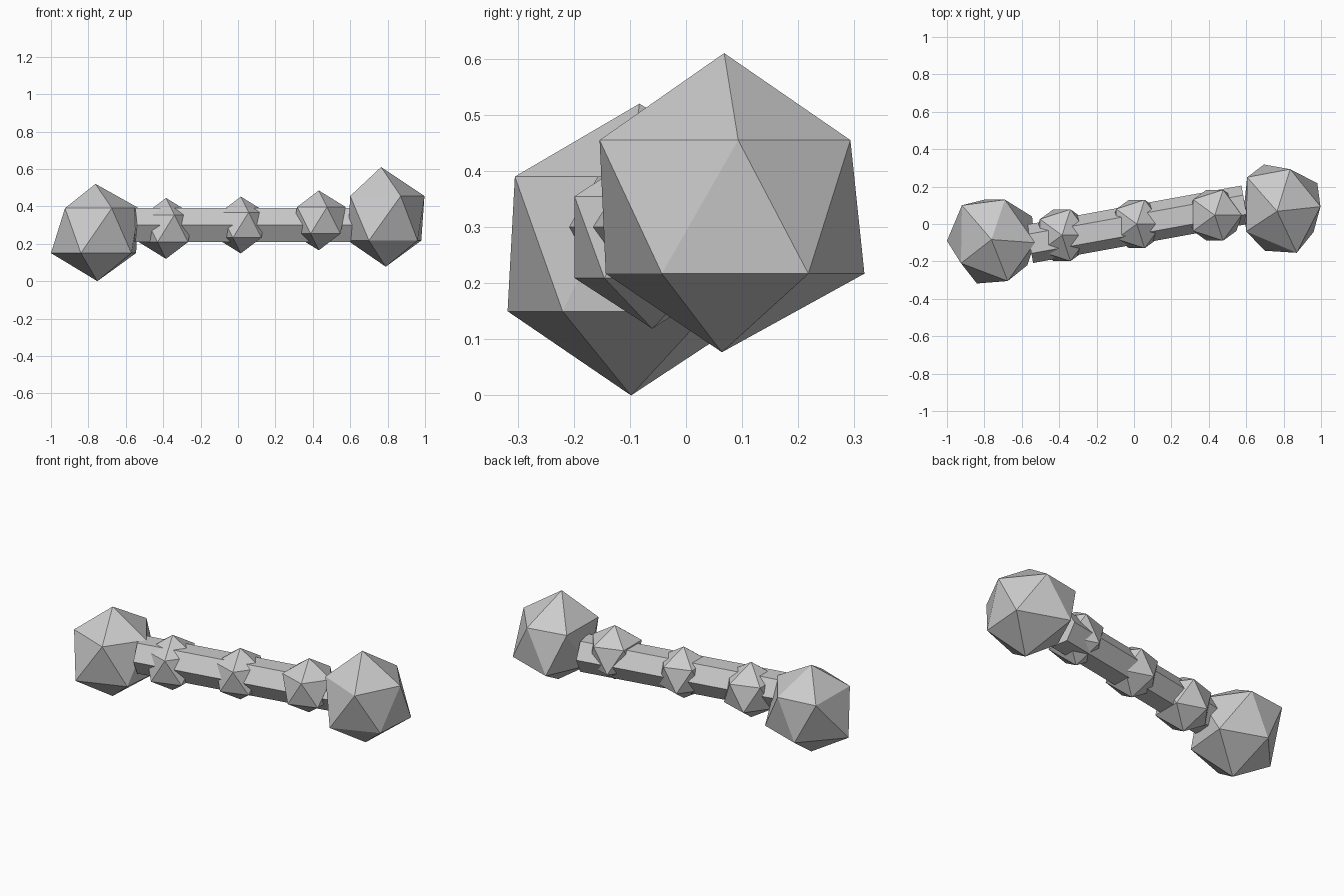
import bpy, bmesh, math
from mathutils import Matrix, Vector

if "Cube" in bpy.data.objects:
    bpy.data.objects.remove(bpy.data.objects["Cube"])


def finish(name, bm):
    bmesh.ops.recalc_face_normals(bm, faces=bm.faces[:])
    me = bpy.data.meshes.new(name)
    bm.to_mesh(me)
    bm.free()
    ob = bpy.data.objects.new(name, me)
    bpy.context.collection.objects.link(ob)
    return ob


def end_knob(name, top, bottom, upper, z_up, lower, z_low):
    """Slightly uneven 20-sided knob: two poles and two rings of five."""
    bm = bmesh.new()
    points = [top, bottom] + [(x, y, z_up) for x, y in upper] + [(x, y, z_low) for x, y in lower]
    for p in points:
        bm.verts.new(p)
    bmesh.ops.convex_hull(bm, input=bm.verts[:])
    return finish(name, bm)


def knuckle(name, centre, radius, turn=0):
    bm = bmesh.new()
    bmesh.ops.create_icosphere(bm, subdivisions=1, radius=radius,
                               matrix=Matrix.Translation(centre) @ Matrix.Rotation(math.radians(turn), 4, 'Z'))
    return finish(name, bm)


# Large knobs at both ends
end_knob("left_knob", (-0.762, -0.083, 0.52), (-0.752, -0.098, 0.0),
         [(-0.69, 0.13), (-0.53, -0.10), (-0.675, -0.305), (-0.925, -0.21), (-0.92, 0.10)], 0.39,
         [(-1.0, -0.09), (-0.80, 0.13), (-0.545, 0.04), (-0.57, -0.22), (-0.84, -0.318)], 0.15)
end_knob("right_knob", (0.765, 0.068, 0.61), (0.79, 0.064, 0.077),
         [(0.835, 0.293), (0.997, 0.093), (0.87, -0.154), (0.60, -0.04), (0.605, 0.25)], 0.455,
         [(0.695, 0.318), (0.98, 0.218), (0.96, -0.043), (0.70, -0.143), (0.587, 0.08)], 0.217)

# Six-sided shaft, flat on top, joining the knobs
a, b = Vector((-0.558, -0.106, 0.30)), Vector((0.593, 0.103, 0.30))
bm = bmesh.new()
bmesh.ops.create_cone(bm, cap_ends=True, segments=6, radius1=0.104, radius2=0.104, depth=(b - a).length)
yaw = math.atan2(b.y - a.y, b.x - a.x)
bm.transform(Matrix.Translation((a + b) / 2) @ Matrix.Rotation(yaw, 4, 'Z')
             @ Matrix.Rotation(math.pi / 2, 4, 'Y'))
# keep a corner pointing to the front, a flat facing up
finish("shaft", bm)

# Small knuckles along the shaft
knuckle("left_knuckle", (-0.385, -0.06, 0.282), 0.163)
knuckle("middle_knuckle", (0.015, 0.0, 0.30), 0.152)
knuckle("right_knuckle", (0.432, 0.047, 0.325), 0.16)
